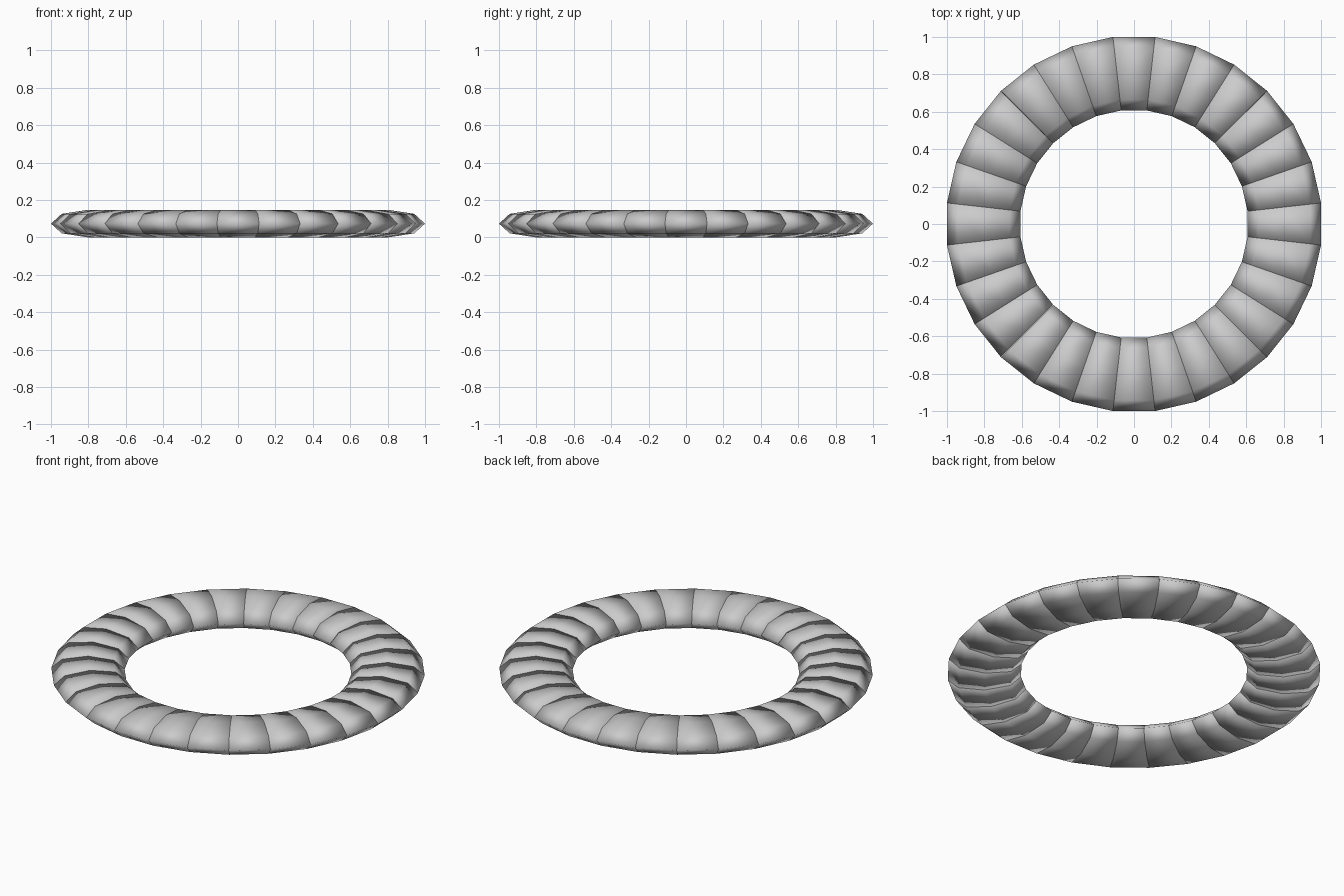
import bpy, bmesh
from math import sin, cos, pi

if "Cube" in bpy.data.objects:
    bpy.data.objects.remove(bpy.data.objects["Cube"])

SEGMENTS = 28          # separate wedge pieces around the ring
SIDES = 8              # corners of the oval cross-section
HALF = pi / SEGMENTS
OUTER = 1.0 / cos(HALF)
INNER = 0.611
HEIGHT = 0.147
MID, RAD = (OUTER + INNER) / 2, (OUTER - INNER) / 2


def section(bm, angle):
    """One oval cross-section standing on the radial plane at this angle."""
    loop = []
    for i in range(SIDES):
        t = 2 * pi * i / SIDES
        r = MID + RAD * cos(t)
        z = HEIGHT / 2 * (1 + sin(t))
        loop.append(bm.verts.new((r * cos(angle), r * sin(angle), z)))
    return loop


# One capped wedge, smooth shaded including its ends
bm = bmesh.new()
a, b = section(bm, -HALF), section(bm, HALF)
for i in range(SIDES):
    j = (i + 1) % SIDES
    bm.faces.new((a[i], a[j], b[j], b[i]))
bm.faces.new(a)
bm.faces.new(b[::-1])
bmesh.ops.recalc_face_normals(bm, faces=bm.faces)
for f in bm.faces:
    f.smooth = True
mesh = bpy.data.meshes.new("ring_segment")
bm.to_mesh(mesh)
bm.free()

# Full circle of wedges
for k in range(SEGMENTS):
    ob = bpy.data.objects.new(f"ring_segment_{k + 1:02d}", mesh)
    ob.rotation_euler.z = 2 * pi * k / SEGMENTS
    bpy.context.collection.objects.link(ob)
